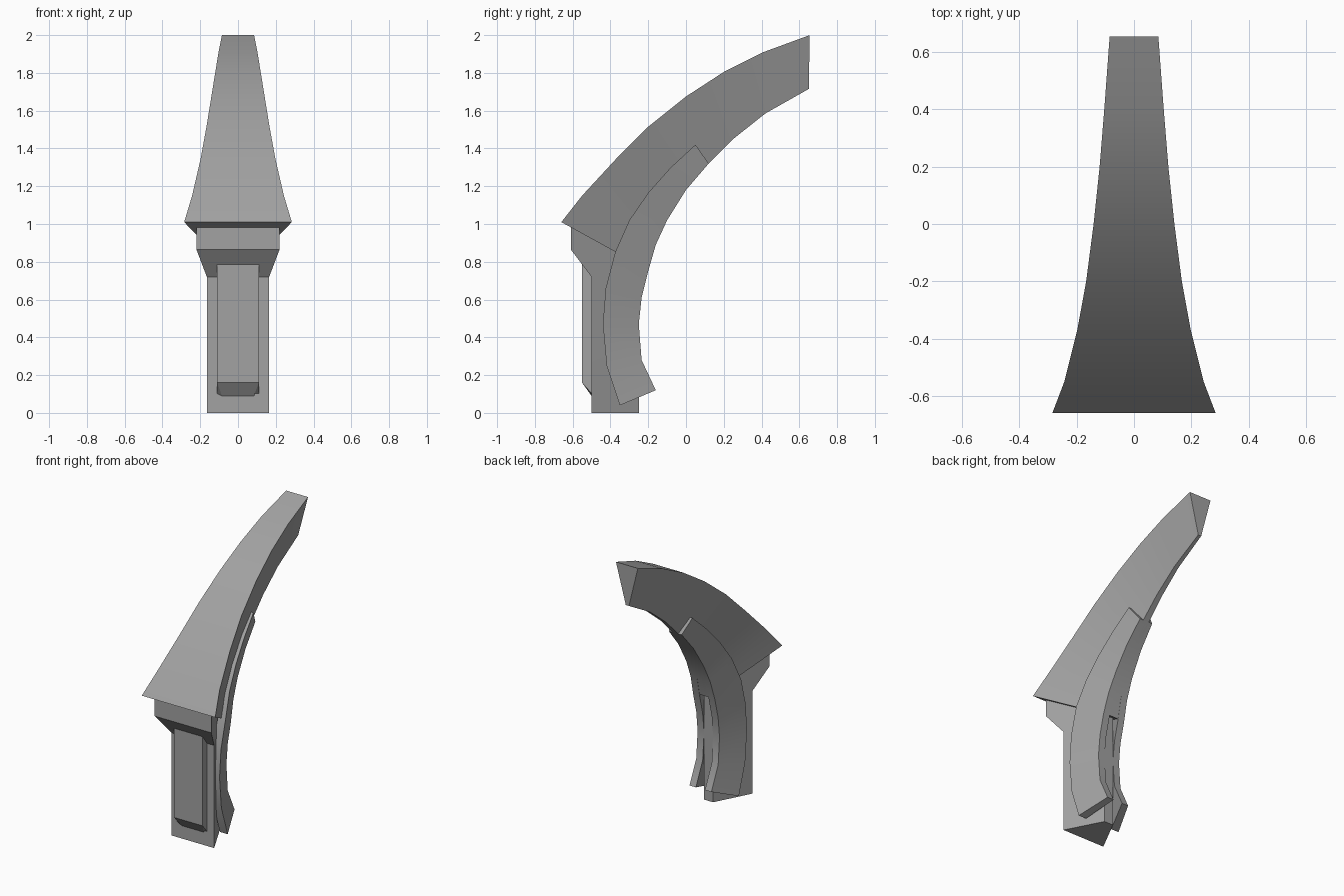
import bpy, bmesh, math

cube = bpy.data.objects.get("Cube")
if cube:
    bpy.data.objects.remove(cube)

GREY = (0.36, 0.36, 0.36, 1)
metal = bpy.data.materials.new("plain grey")
metal.use_nodes = True
metal.diffuse_color = GREY
metal.node_tree.nodes["Principled BSDF"].inputs["Base Color"].default_value = GREY


def loft(name, rings, smooth=0):
    """Join matching rings of points into a closed solid."""
    bm = bmesh.new()
    loops = [[bm.verts.new(p) for p in ring] for ring in rings]
    n = len(loops[0])
    for a, b in zip(loops, loops[1:]):
        for i in range(n):
            j = (i + 1) % n
            bm.faces.new((a[i], a[j], b[j], b[i]))
    bm.faces.new(loops[0])
    bm.faces.new(loops[-1])
    bmesh.ops.recalc_face_normals(bm, faces=bm.faces)
    mesh = bpy.data.meshes.new(name)
    bm.to_mesh(mesh)
    bm.free()
    mesh.materials.append(metal)
    obj = bpy.data.objects.new(name, mesh)
    bpy.context.collection.objects.link(obj)
    if smooth:
        bpy.ops.object.select_all(action="DESELECT")
        obj.select_set(True)
        bpy.context.view_layer.objects.active = obj
        bpy.ops.object.shade_smooth_by_angle(angle=math.radians(smooth))
    return obj


def wedge(front, front_w, back, back_w):
    """Symmetric cross-section between a wide edge and a narrow edge."""
    return [(-front_w, *front), (front_w, *front), (back_w, *back), (-back_w, *back)]


# Curved blade: wide along the top, narrow along the underside
top = [(-.66, 1.01), (-.55, 1.15), (-.37, 1.345), (-.2, 1.515),
       (0, 1.675), (.2, 1.805), (.41, 1.91), (.655, 2)]
top_w = [.285, .243, .198, .167, .141, .12, .103, .085]
under = [(-.2, .757), (-.165, .88), (-.1, 1.02), (0, 1.18),
         (.12, 1.32), (.25, 1.45), (.42, 1.585), (.65, 1.715)]
under_w = [.038 - .0037 * i for i in range(len(under))]
loft("curved_blade", [wedge(*s) for s in zip(top, top_w, under, under_w)], 30)

# Tapered post with a flared collar that meets the blade
loft("post_and_collar", [
    wedge((-.5, 0), .165, (-.25, 0), .035),
    wedge((-.5, .72), .165, (-.25, .72), .035),
    wedge((-.61, .865), .22, (-.25, .75), .035),
    wedge((-.61, .985), .22, (-.25, .79), .035),
], 30)

# Raised front plate with a sloped lower end
loft("front_plate", [
    [(-w, -.49, z0), (w, -.49, z0), (w, y, z1), (-w, y, z1)]
    for w, y, z0, z1 in ((.085, -.5, .09, .09), (.11, -.55, .09, .16), (.11, -.55, .8, .79))
])

# Curved side strips that hug the post and the blade
outer = [(.05, 1.42), (-.08, 1.3), (-.2, 1.165), (-.3, 1.02), (-.375, .85),
         (-.425, .66), (-.44, .47), (-.42, .25), (-.35, .04)]
inner = [(.12, 1.32), (0, 1.18), (-.1, 1.02), (-.16, .89), (-.2, .75),
         (-.235, .61), (-.25, .47), (-.235, .28), (-.16, .12)]
for side, name in ((1, "left_strip"), (-1, "right_strip")):
    rings = []
    for i, (o, n) in enumerate(zip(outer, inner)):
        t = min(i / 4, 1)
        wide, slim = .085 + .08 * t, .05 + .035 * t
        rings.append([(side * (wide - .06), *o), (side * wide, *o),
                      (side * slim, *n), (side * (slim - .05), *n)])
    loft(name, rings, 30)
